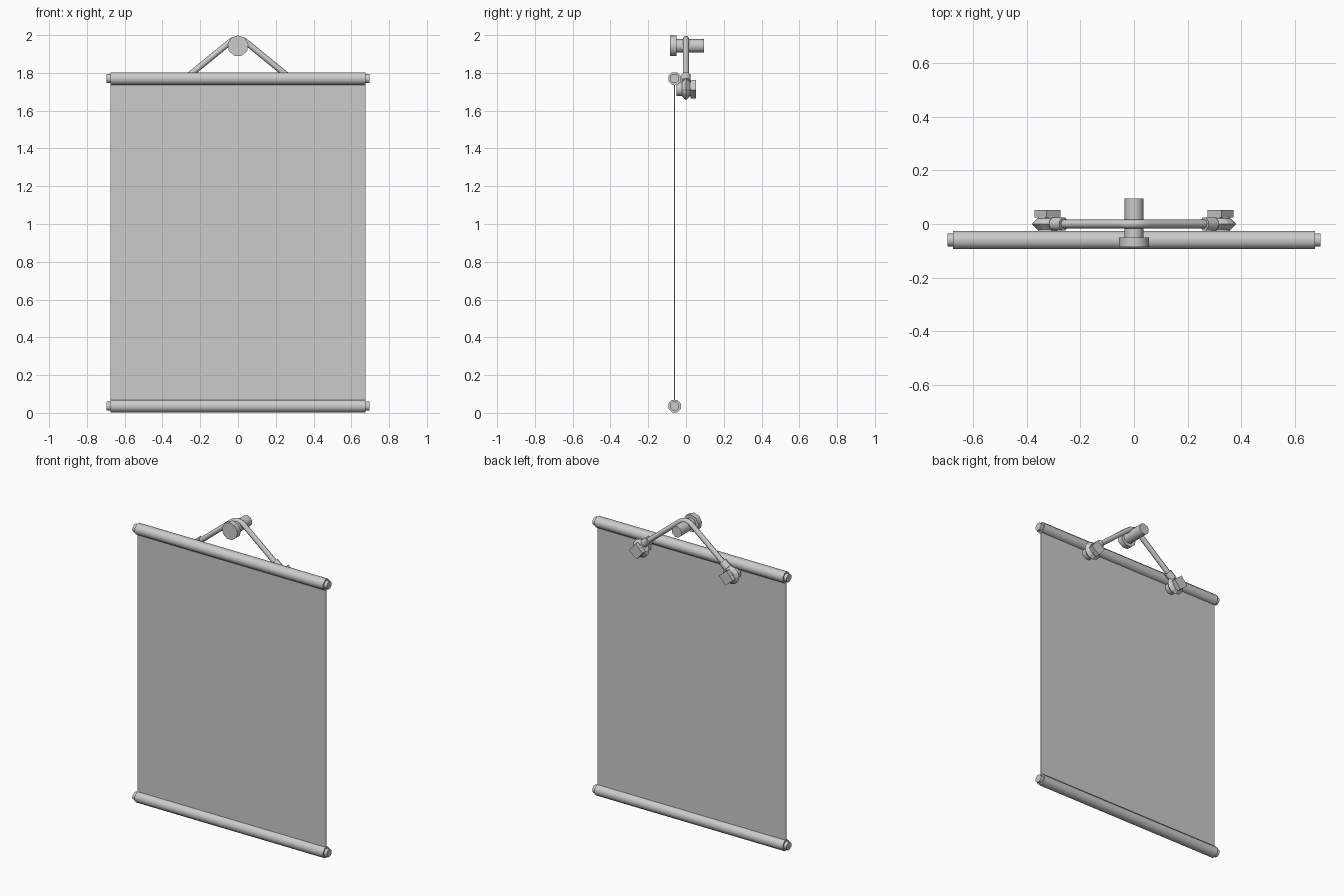
import bpy, math
from mathutils import Vector, Matrix

cube = bpy.data.objects.get("Cube")
if cube:
    bpy.data.objects.remove(cube, do_unlink=True)

grey = bpy.data.materials.new("plain grey")
grey.use_nodes = True
COLOUR = (0.6, 0.6, 0.6, 1)
grey.diffuse_color = COLOUR
grey.node_tree.nodes["Principled BSDF"].inputs["Base Color"].default_value = COLOUR


def finish(name, smooth=None):
    obj = bpy.context.object
    obj.name = name
    obj.data.materials.append(grey)
    if smooth:
        bpy.ops.object.shade_smooth_by_angle(angle=math.radians(smooth))
    return obj


def cylinder(name, a, b, radius, sides, turn=0, smooth=50):
    """Cylinder between two points, turned about its own axis."""
    a, b = Vector(a), Vector(b)
    axis = b - a
    bpy.ops.mesh.primitive_cylinder_add(vertices=sides, radius=radius, depth=axis.length)
    obj = finish(name, smooth)
    rot = axis.to_track_quat('Z', 'Y').to_matrix().to_4x4()
    obj.matrix_world = Matrix.Translation((a + b) / 2) @ rot @ Matrix.Rotation(math.radians(turn), 4, 'Z')
    return obj


ROD_Y = -0.06

# Rods with narrower end pegs
for label, z in (("top", 1.77), ("bottom", 0.036)):
    cylinder(label + "_rod", (-0.675, ROD_Y, z), (0.675, ROD_Y, z), 0.036, 8, 22.5)
    for side, s in (("left", 1), ("right", -1)):
        cylinder(f"{label}_rod_{side}_peg", (s * 0.67, ROD_Y, z), (s * 0.695, ROD_Y, z), 0.026, 8, 22.5)

# Hanging sheet
bpy.ops.mesh.primitive_cube_add(size=1, location=(0, ROD_Y, 0.903))
sheet = finish("sheet")
sheet.scale = (1.35, 0.006, 1.734)

# Wall nail
cylinder("nail_head", (0, -0.085, 1.943), (0, -0.05, 1.943), 0.056, 9)
cylinder("nail_shaft", (0, -0.05, 1.943), (0, 0.095, 1.943), 0.036, 9)

# Cord bent over the nail
path = [(0.30, 1.753), (0.05, 1.957), (0.028, 1.973), (0, 1.981)]
path += [(-x, z) for x, z in reversed(path[:-1])]
curve = bpy.data.curves.new("cord", 'CURVE')
curve.dimensions = '3D'
curve.bevel_depth = 0.016
curve.bevel_resolution = 2
curve.use_fill_caps = True
spline = curve.splines.new('POLY')
spline.points.add(len(path) - 1)
for point, (x, z) in zip(spline.points, path):
    point.co = (x, 0, z, 1)
spline.use_smooth = True
cord = bpy.data.objects.new("cord", curve)
cord.data.materials.append(grey)
bpy.context.collection.objects.link(cord)

# Cord fixings behind the top rod: knot, loop and screw on each side
for side, s in (("left", 1), ("right", -1)):
    cylinder(side + "_knot", (s * 0.262, 0, 1.784), (s * 0.30, 0, 1.753), 0.026, 8, 22.5)
    bpy.ops.mesh.primitive_torus_add(major_radius=0.038, minor_radius=0.021, major_segments=12,
                                     minor_segments=4, location=(s * 0.322, 0, 1.715),
                                     rotation=(math.pi / 2, 0, 0))
    finish(side + "_loop")
    cylinder(side + "_screw_shaft", (s * 0.322, -0.05, 1.713), (s * 0.322, 0.03, 1.713), 0.038, 8, 22.5)
    cylinder(side + "_screw_head", (s * 0.322, 0.025, 1.713), (s * 0.322, 0.053, 1.713), 0.049, 4, 5 * s, 30)
